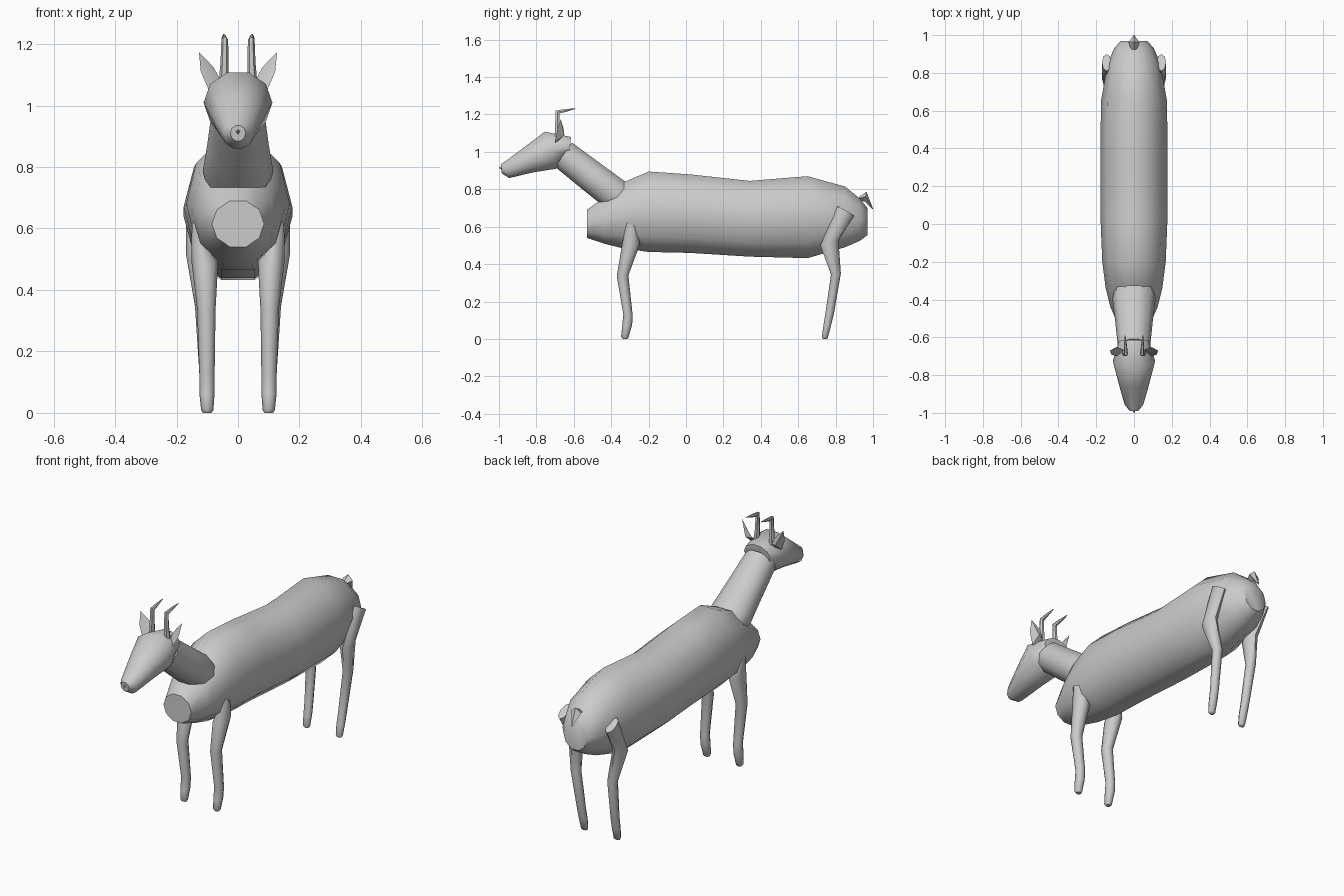
import bpy, bmesh, math
from mathutils import Vector


def finish(name, bm, mirror=False, angle=50):
    bmesh.ops.recalc_face_normals(bm, faces=bm.faces)
    me = bpy.data.meshes.new(name)
    bm.to_mesh(me)
    bm.free()
    ob = bpy.data.objects.new(name, me)
    bpy.context.collection.objects.link(ob)
    if mirror:
        ob.modifiers.new("mirror", 'MIRROR').use_mirror_merge = False
    bpy.ops.object.select_all(action='DESELECT')
    ob.select_set(True)
    bpy.context.view_layer.objects.active = ob
    bpy.ops.object.shade_smooth_by_angle(angle=math.radians(angle))
    return ob


def loft(name, sections, sides, mirror=False, angle=50):
    """Each section: upper (y, z), lower (y, z), half width, centre x."""
    bm = bmesh.new()
    angs = [2 * math.pi * i / sides for i in range(sides)]
    peak = max(math.sin(a) for a in angs)
    rings = []
    for (y1, z1), (y2, z2), hw, x in sections:
        c = Vector((x, (y1 + y2) / 2, (z1 + z2) / 2))
        up = Vector((0, (y1 - y2) / 2, (z1 - z2) / 2)) / peak
        side = Vector((hw, 0, 0))
        rings.append([bm.verts.new(c + side * math.cos(a) + up * math.sin(a)) for a in angs])
    for r, s in zip(rings, rings[1:]):
        for i in range(sides):
            j = (i + 1) % sides
            bm.faces.new((r[i], r[j], s[j], s[i]))
    bm.faces.new(rings[0])
    bm.faces.new(rings[-1])
    return finish(name, bm, mirror, angle)


# Torso: y, top z, bottom z, half width
torso = [(-0.53, 0.69, 0.54, 0.085), (-0.44, 0.755, 0.51, 0.125), (-0.34, 0.835, 0.485, 0.15),
         (-0.20, 0.895, 0.465, 0.168), (0.02, 0.88, 0.46, 0.177), (0.34, 0.845, 0.44, 0.178),
         (0.65, 0.87, 0.432, 0.175), (0.85, 0.815, 0.49, 0.14), (0.93, 0.75, 0.525, 0.105),
         (0.97, 0.70, 0.555, 0.07)]
loft("torso", [((y, t), (y, b), w, 0) for y, t, b, w in torso], 10)

# Neck
loft("neck", [((-0.61, 1.05), (-0.70, 0.92), 0.085, 0),
              ((-0.46, 0.94), (-0.56, 0.805), 0.10, 0),
              ((-0.33, 0.845), (-0.46, 0.725), 0.115, 0),
              ((-0.27, 0.79), (-0.40, 0.68), 0.10, 0)], 10)

# Head and nose
loft("head", [((-0.615, 1.08), (-0.625, 0.975), 0.08, 0),
              ((-0.755, 1.108), (-0.695, 0.91), 0.112, 0),
              ((-0.865, 1.025), (-0.82, 0.89), 0.082, 0),
              ((-0.965, 0.95), (-0.945, 0.86), 0.05, 0),
              ((-0.99, 0.935), (-0.985, 0.885), 0.025, 0)], 10)
loft("nose", [((-0.975, 0.93), (-0.975, 0.90), 0.014, 0),
              ((-1.0, 0.916), (-1.0, 0.914), 0.001, 0)], 4, angle=20)

# Horns, bent backward at the top
loft("horn", [((-0.665, 1.05), (-0.70, 1.05), 0.017, 0.048),
              ((-0.675, 1.14), (-0.70, 1.14), 0.013, 0.044),
              ((-0.677, 1.205), (-0.697, 1.222), 0.011, 0.043),
              ((-0.645, 1.213), (-0.645, 1.229), 0.008, 0.045),
              ((-0.59, 1.230), (-0.59, 1.233), 0.002, 0.047)], 6, mirror=True)

# Ears: folded leaf, front outline with a hollow back
bm = bmesh.new()
rim = [bm.verts.new(p) for p in [(0.065, -0.685, 1.055), (0.058, -0.665, 1.085), (0.08, -0.655, 1.125),
                                 (0.127, -0.67, 1.174), (0.121, -0.69, 1.11), (0.095, -0.70, 1.05)]]
front = bm.verts.new((0.092, -0.683, 1.10))
back = bm.verts.new((0.092, -0.65, 1.09))
for i in range(6):
    for hub in (front, back):
        bm.faces.new((rim[i], rim[(i + 1) % 6], hub))
finish("ear", bm, True, 35)

# Legs
loft("front_leg", [((-0.27, 0.60), (-0.32, 0.625), 0.015, 0.135),
                   ((-0.245, 0.51), (-0.345, 0.485), 0.044, 0.108),
                   ((-0.308, 0.34), (-0.37, 0.335), 0.030, 0.103),
                   ((-0.285, 0.125), (-0.335, 0.13), 0.025, 0.101),
                   ((-0.288, 0.075), (-0.342, 0.06), 0.025, 0.101),
                   ((-0.308, 0.005), (-0.347, 0.012), 0.020, 0.100),
                   ((-0.313, 0.0), (-0.338, 0.0), 0.014, 0.100)], 8, mirror=True)
loft("hind_leg", [((0.90, 0.66), (0.81, 0.71), 0.025, 0.145),
                  ((0.815, 0.53), (0.718, 0.50), 0.034, 0.135),
                  ((0.828, 0.35), (0.775, 0.345), 0.028, 0.112),
                  ((0.79, 0.13), (0.745, 0.135), 0.023, 0.103),
                  ((0.776, 0.075), (0.733, 0.06), 0.024, 0.101),
                  ((0.758, 0.005), (0.727, 0.012), 0.020, 0.100),
                  ((0.75, 0.0), (0.732, 0.0), 0.014, 0.100)], 8, mirror=True)

# Tail
loft("tail", [((0.925, 0.76), (0.915, 0.74), 0.012, 0),
              ((0.965, 0.787), (0.955, 0.735), 0.03, 0),
              ((1.0, 0.697), (0.997, 0.694), 0.003, 0)], 4, angle=20)
